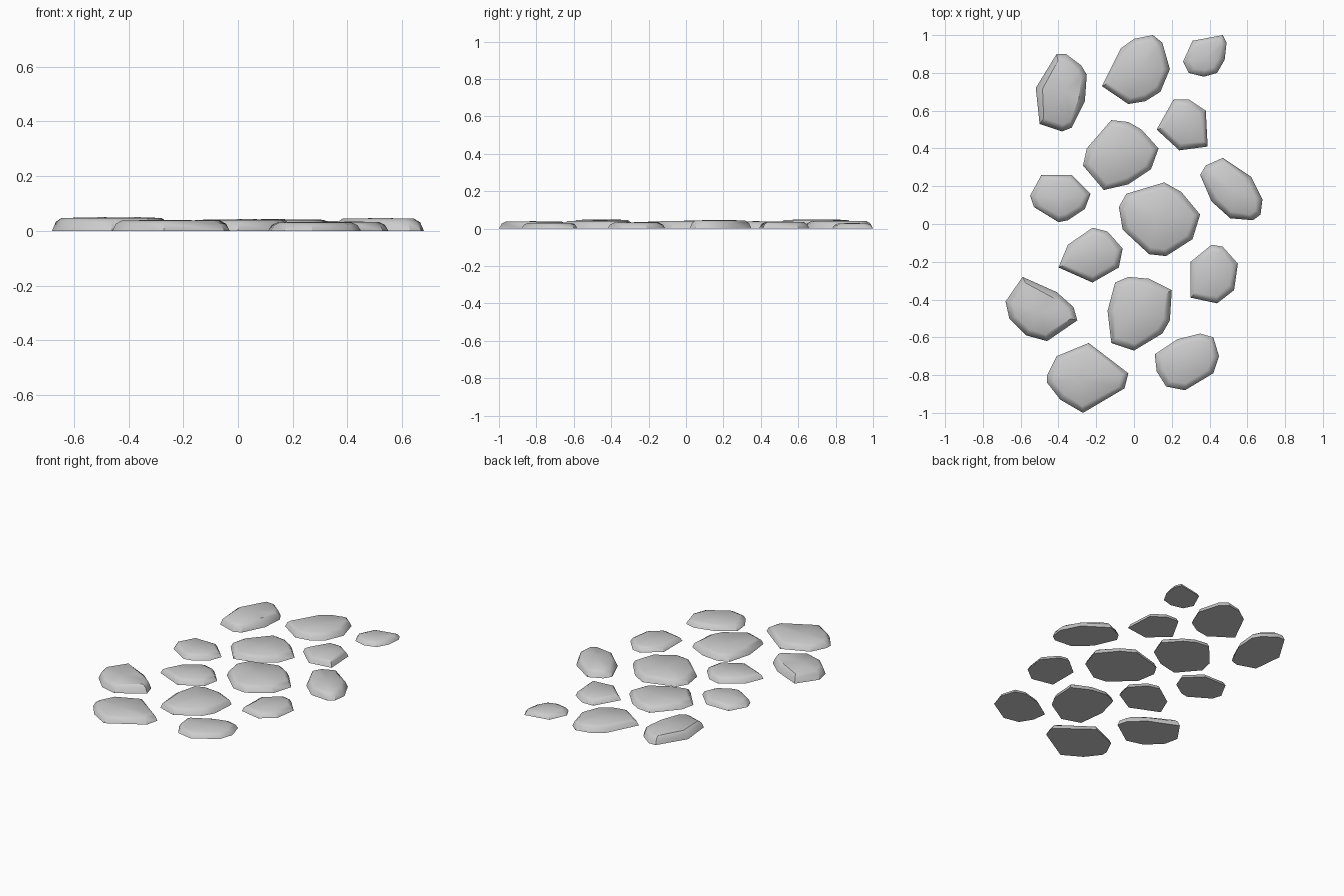
import bpy, bmesh, math
from mathutils import Vector

if "Cube" in bpy.data.objects:
    bpy.data.objects.remove(bpy.data.objects["Cube"])


def stone(name, height, outline):
    """Flat paving stone: flared base, rounded shoulder, nearly flat top."""
    pts = [Vector((x, y, 0)) for x, y in outline]
    centre = sum(pts, Vector()) / len(pts)
    bm = bmesh.new()
    rings = []
    for inset, level in ((0, 0), (0.014, 0.65), (0.036, 0.94)):
        ring = []
        for p in pts:
            q = p + (centre - p).normalized() * inset
            q.z = height * level
            ring.append(bm.verts.new(q))
        rings.append(ring)
    n = len(pts)
    for low, high in zip(rings, rings[1:]):
        for i in range(n):
            j = (i + 1) % n
            bm.faces.new((low[i], low[j], high[j], high[i]))
    # gently domed top and flat underside
    peak = bm.verts.new((centre.x, centre.y, height))
    for i in range(n):
        bm.faces.new((rings[-1][i], rings[-1][(i + 1) % n], peak))
    bm.faces.new(rings[0])
    bmesh.ops.recalc_face_normals(bm, faces=bm.faces)
    mesh = bpy.data.meshes.new(name)
    bm.to_mesh(mesh)
    bm.free()
    obj = bpy.data.objects.new(name, mesh)
    bpy.context.collection.objects.link(obj)
    bpy.ops.object.select_all(action='DESELECT')
    obj.select_set(True)
    bpy.context.view_layer.objects.active = obj
    bpy.ops.object.shade_smooth_by_angle(angle=math.radians(35))


# back rows
stone("stone_back_left", 0.05, [(-.52, .72), (-.41, .90), (-.36, .90), (-.28, .84), (-.25, .79),
                                (-.26, .65), (-.33, .51), (-.38, .49), (-.50, .53)])
stone("stone_back_middle", 0.043, [(-.17, .73), (-.07, .93), (0, .98), (.10, 1.0), (.15, .96),
                                   (.19, .82), (.14, .70), (.06, .65), (-.03, .635)])
stone("stone_back_right", 0.03, [(.26, .86), (.31, .97), (.47, 1.0), (.49, .96), (.48, .87),
                                 (.44, .80), (.37, .78), (.29, .80)])
stone("stone_upper_right", 0.038, [(.12, .50), (.21, .66), (.29, .66), (.38, .60),
                                   (.39, .41), (.24, .39)])
stone("stone_upper_middle", 0.04, [(-.27, .31), (-.25, .40), (-.12, .55), (-.03, .54), (.04, .50),
                                   (.13, .40), (.09, .29), (-.03, .21), (-.16, .18)])
# central rows
stone("stone_mid_left", 0.036, [(-.55, .15), (-.49, .26), (-.33, .26), (-.23, .16),
                                (-.26, .08), (-.35, .02), (-.40, .01), (-.53, .09)])
stone("stone_mid_right", 0.047, [(.35, .26), (.38, .31), (.47, .35), (.62, .25), (.68, .13),
                                 (.67, .05), (.63, .02), (.51, .03), (.41, .12)])
stone("stone_centre", 0.043, [(-.08, .09), (-.04, .16), (.16, .22), (.25, .17), (.35, .05),
                              (.31, -.08), (.17, -.17), (.08, -.16), (-.06, -.03)])
stone("stone_lower_left", 0.038, [(-.40, -.23), (-.35, -.11), (-.22, -.02), (-.14, -.04),
                                  (-.06, -.13), (-.08, -.23), (-.22, -.31)])
stone("stone_lower_right", 0.034, [(.30, -.39), (.30, -.20), (.41, -.11), (.47, -.12),
                                   (.55, -.21), (.53, -.35), (.44, -.42)])
# front rows
stone("stone_front_far_left", 0.05, [(-.68, -.41), (-.59, -.28), (-.41, -.36), (-.32, -.44),
                                     (-.30, -.51), (-.46, -.62), (-.57, -.59), (-.66, -.50)])
stone("stone_front_middle", 0.043, [(-.14, -.46), (-.10, -.31), (-.03, -.28), (.08, -.29), (.20, -.35),
                                    (.19, -.51), (.15, -.58), (0, -.67), (-.12, -.63)])
stone("stone_front_left", 0.04, [(-.46, -.80), (-.41, -.70), (-.24, -.63), (-.03, -.79),
                                 (-.05, -.87), (-.27, -1.0), (-.39, -.93), (-.46, -.84)])
stone("stone_front_right", 0.033, [(.11, -.69), (.23, -.61), (.35, -.58), (.42, -.60), (.45, -.70),
                                   (.42, -.79), (.27, -.88), (.17, -.86), (.12, -.78)])
